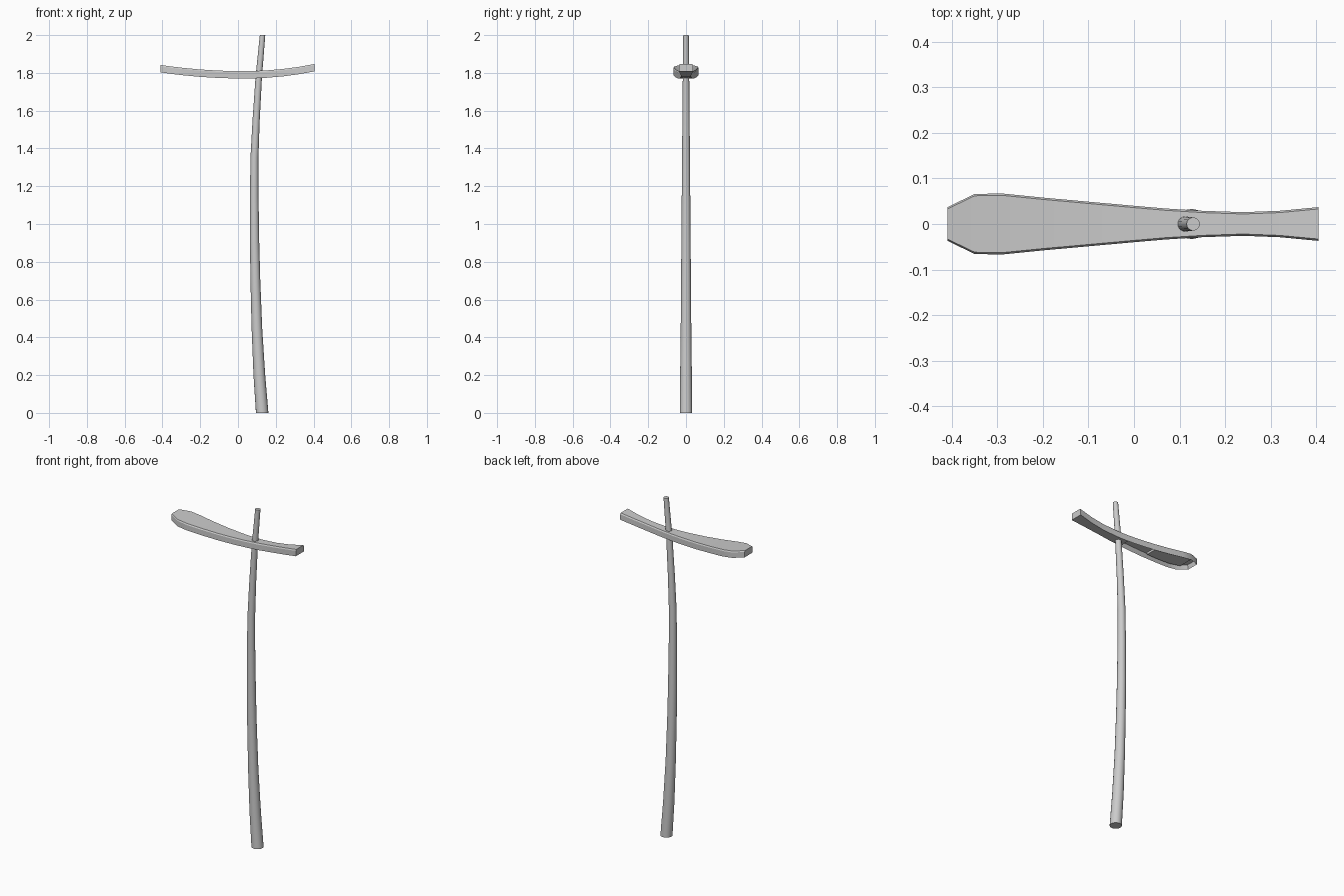
import bpy, bmesh, math
from mathutils import Vector

if "Cube" in bpy.data.objects:
    bpy.data.objects.remove(bpy.data.objects["Cube"])

def finish(name, bm):
    bmesh.ops.recalc_face_normals(bm, faces=bm.faces)
    me = bpy.data.meshes.new(name)
    bm.to_mesh(me)
    bm.free()
    ob = bpy.data.objects.new(name, me)
    bpy.context.collection.objects.link(ob)
    bpy.context.view_layer.objects.active = ob
    ob.select_set(True)
    bpy.ops.object.shade_smooth_by_angle(angle=math.radians(28))
    ob.select_set(False)
    return ob

def loft(bm, rings):
    """Skin closed rings of points, capping both ends; returns side faces per span."""
    vs = [[bm.verts.new(p) for p in r] for r in rings]
    n = len(vs[0])
    spans = [[bm.faces.new((a[i], a[(i + 1) % n], b[(i + 1) % n], b[i]))
              for i in range(n)] for a, b in zip(vs, vs[1:])]
    bm.faces.new(vs[0])
    bm.faces.new(vs[-1])
    return spans

# Bent tapering pole: z, centre x, radius
path = [(0, .128, .033), (.2, .113, .031), (.45, .1, .028), (.7, .092, .026),
        (.9, .088, .0245), (1.15, .086, .0225), (1.35, .087, .021),
        (1.55, .096, .019), (1.78, .11, .017), (2, .13, .0145)]
bm = bmesh.new()
loft(bm, [[(x + r * math.cos(t), r * math.sin(t), z)
           for t in (math.tau * i / 16 for i in range(16))] for z, x, r in path])
finish("pole", bm)

def base_z(x):
    d = x - .03
    return 1.77 + (.17 if d < 0 else .27) * d * d

# Curved lamp head: x, half width
outline = [(-.41, .037), (-.35, .066), (-.29, .067), (-.2, .058), (-.1, .049),
           (0, .040), (.07, .034), (.15, .029), (.24, .026), (.32, .029), (.405, .037)]
bm = bmesh.new()
rings = []
for x, w in outline:
    z = base_z(x)
    half = [(w - .004, z + .039), (w, z + .032), (w, z)]
    rings.append([(x, y, h) for y, h in half] + [(x, -y, h) for y, h in reversed(half)])
spans = loft(bm, rings)
bmesh.ops.recalc_face_normals(bm, faces=bm.faces)
# Recess on the underside
under = [s[2] for s in spans[:6]]
bmesh.ops.inset_region(bm, faces=under, thickness=.008, depth=0)
bmesh.ops.translate(bm, verts=list({v for f in under for v in f.verts}), vec=(0, 0, .026))
finish("lamp_head", bm)

# Light panel set in the recess
bm = bmesh.new()
rings = []
for x, w in [(-.36, .042), (-.29, .05), (-.2, .042), (-.12, .034)]:
    z = base_z(x)
    rings.append([(x, w, z + .03), (x, w, z + .014), (x, -w, z + .014), (x, -w, z + .03)])
loft(bm, rings)
finish("light_panel", bm)
